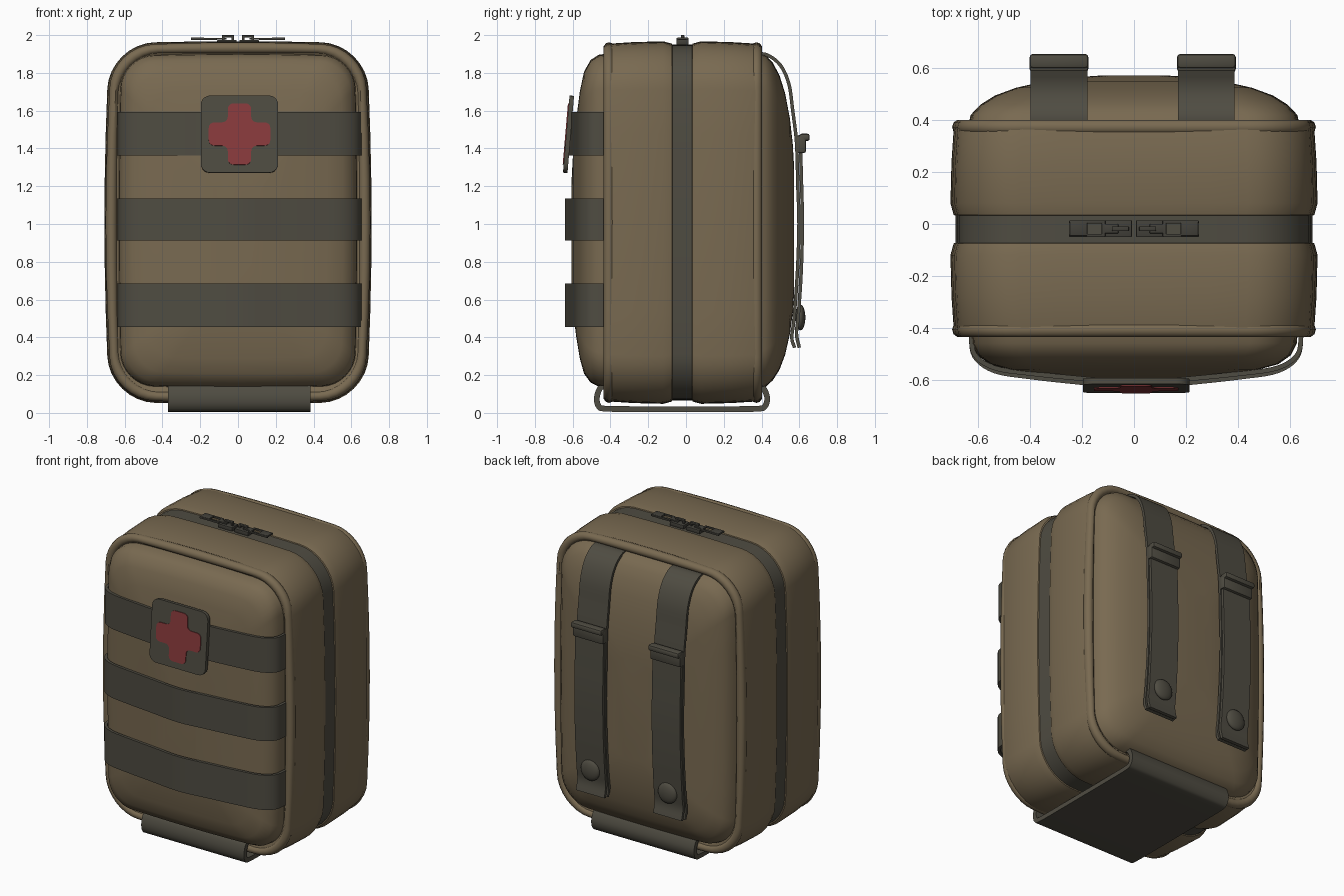
import bpy, bmesh, math
from mathutils import Vector

if "Cube" in bpy.data.objects:
    bpy.data.objects.remove(bpy.data.objects["Cube"])


def material(name, rgb):
    m = bpy.data.materials.new(name)
    m.diffuse_color = (*rgb, 1)
    m.use_nodes = True
    m.node_tree.nodes["Principled BSDF"].inputs["Base Color"].default_value = m.diffuse_color
    return m


TAN = material("tan_fabric", (0.19, 0.143, 0.082))
OLIVE = material("dark_olive_webbing", (0.078, 0.072, 0.054))
RED = material("red_cross", (0.25, 0.042, 0.045))
METAL = material("dark_zip_metal", (0.055, 0.052, 0.042))


def finish(name, bm, mat, angle=40):
    bmesh.ops.recalc_face_normals(bm, faces=bm.faces)
    me = bpy.data.meshes.new(name)
    bm.to_mesh(me)
    bm.free()
    ob = bpy.data.objects.new(name, me)
    bpy.context.collection.objects.link(ob)
    me.materials.append(mat)
    bpy.ops.object.select_all(action='DESELECT')
    ob.select_set(True)
    bpy.context.view_layer.objects.active = ob
    bpy.ops.object.shade_smooth_by_angle(angle=math.radians(angle))
    return ob


def loft(name, rings, mat, closed=False, angle=40):
    bm = bmesh.new()
    vs = [[bm.verts.new(p) for p in r] for r in rings]
    n = len(vs[0])
    pairs = list(zip(vs, vs[1:])) + ([(vs[-1], vs[0])] if closed else [])
    for a, b in pairs:
        for i in range(n):
            j = (i + 1) % n
            bm.faces.new((a[i], a[j], b[j], b[i]))
    if not closed:
        bm.faces.new(vs[0])
        bm.faces.new(vs[-1])
    return finish(name, bm, mat, angle)


def outline(hw, zb, zt, r, bulge):
    """Rounded rectangle in x-z with softly bulging sides."""
    corners = []
    for k, (sx, cz) in enumerate([(1, zt - r), (-1, zt - r), (-1, zb + r), (1, zb + r)]):
        corners.append([(sx * (hw - r) + r * math.cos(a), cz + r * math.sin(a))
                        for a in [math.radians(90 * k + 90 * i / 8) for i in range(9)]])
    pts = []
    for k, arc in enumerate(corners):
        pts += arc
        a, b = arc[-1], corners[(k + 1) % 4][0]
        pts += [(a[0] + (b[0] - a[0]) * t / 6, a[1] + (b[1] - a[1]) * t / 6) for t in range(1, 6)]
    zc, hh = (zb + zt) / 2, (zt - zb) / 2
    return [(x * (1 + bulge * (1 - ((z - zc) / hh) ** 2)),
             z + 0.012 * (z - zc) / hh * (1 - (x / hw) ** 2)) for x, z in pts]


def shell(name, profile, hw, zb, zt, r, mat, bulge=0.04, top=1.0):
    """Loft of outlines along y; profile rows are (y, inset)."""
    rings = []
    for y, i in profile:
        o = outline(hw - i, zb + i, zt - i * top, max(0.06, r - 0.3 * i), bulge)
        rings.append([(x, y, z) for x, z in o])
    return loft(name, rings, mat)


def smooth_path(pts, n=5):
    p = [Vector(q) for q in pts]
    p = [2 * p[0] - p[1]] + p + [2 * p[-1] - p[-2]]
    out = []
    for a, b, c, d in zip(p, p[1:], p[2:], p[3:]):
        for k in range(n):
            t = k / n
            out.append(0.5 * (2 * b + (c - a) * t + (2 * a - 5 * b + 4 * c - d) * t * t
                              + (3 * b - a - 3 * c + d) * t ** 3))
    return out + [p[-2]]


def strap(name, pts, lo, hi, axis, mat=OLIVE, thick=0.018):
    """Webbing along a 2D path, in y-z (axis x) or x-y (axis z)."""
    path = smooth_path(pts)
    rings = []
    for i, p in enumerate(path):
        t = (path[min(i + 1, len(path) - 1)] - path[max(i - 1, 0)]).normalized()
        nrm = Vector((-t.y, t.x)) * thick / 2
        a, b = p + nrm, p - nrm
        sect = [(a, lo), (a, hi), (b, hi), (b, lo)]
        rings.append([(w, q.x, q.y) if axis == 'x' else (q.x, q.y, w) for q, w in sect])
    return loft(name, rings, mat)


def plate(name, pts, rounding, y0, y1, mat):
    """Flat x-z shape with rounded corners, from depth y0 to y1."""
    bm = bmesh.new()
    bm.faces.new([bm.verts.new((x, y0, z)) for x, z in pts])
    bmesh.ops.bevel(bm, geom=bm.verts[:], offset=rounding, segments=5, profile=0.5, affect='VERTICES')
    g = bmesh.ops.extrude_face_region(bm, geom=bm.faces[:])
    bmesh.ops.translate(bm, vec=(0, y1 - y0, 0),
                        verts=[v for v in g['geom'] if isinstance(v, bmesh.types.BMVert)])
    return finish(name, bm, mat)


def box(name, lo, hi, mat, bevel=0.006):
    lo, hi = Vector(lo), Vector(hi)
    bm = bmesh.new()
    bmesh.ops.create_cube(bm, size=1)
    for v in bm.verts:
        v.co = (lo + hi) / 2 + v.co * (hi - lo)
    bmesh.ops.bevel(bm, geom=bm.edges[:], offset=bevel, segments=2, profile=0.5, affect='EDGES')
    return finish(name, bm, mat)


# Case halves and the zip band between them
BODY = (0.68, 0.06, 1.955, 0.24)
shell("front_half", [(-0.40, 0.08), (-0.425, 0.05), (-0.425, 0.02), (-0.40, 0.012), (-0.28, 0.004),
                     (-0.12, 0), (-0.075, 0.012), (-0.068, 0.03)], *BODY, TAN)
shell("back_half", [(0.028, 0.03), (0.035, 0.012), (0.08, 0), (0.24, 0.004), (0.365, 0.012),
                    (0.39, 0.02), (0.39, 0.05), (0.37, 0.08)], *BODY, TAN)
shell("zip_band", [(-0.09, 0.018), (0.05, 0.018)], *BODY, OLIVE)

# Piping round the front and back rims
for name, y in (("front_piping", -0.407), ("back_piping", 0.373)):
    mid = outline(0.645, 0.095, 1.92, 0.215, 0.04)
    rings = []
    for x, z in mid:
        d = Vector((x, 0, (z - 1) * 0.7)).normalized()
        rings.append([Vector((x, y, z)) + 0.03 * (d * math.cos(a) + Vector((0, math.sin(a), 0)))
                      for a in [math.tau * k / 10 for k in range(10)]])
    loft(name, rings, TAN, closed=True)

# Padded front and back panels
shell("front_panel", [(-0.39, -0.005), (-0.46, 0), (-0.505, 0.022), (-0.54, 0.07), (-0.562, 0.15),
                      (-0.582, 0.27), (-0.598, 0.40), (-0.605, 0.50)],
      0.615, 0.15, 1.885, 0.17, TAN, 0.02, 1.3)
shell("back_panel", [(0.36, -0.005), (0.42, 0.008), (0.46, 0.045), (0.495, 0.10), (0.525, 0.18),
                     (0.55, 0.29), (0.565, 0.40), (0.572, 0.50)],
      0.625, 0.14, 1.895, 0.19, TAN, 0.02, 1.2)

# Three webbing rows across the front
half = [(-0.637, -0.42), (-0.622, -0.51), (-0.545, -0.566), (-0.40, -0.59), (-0.2, -0.612)]
row = half + [(0, -0.632)] + [(-x, y) for x, y in reversed(half)]
for name, z0, z1, s in (("lower", 0.455, 0.685, 1.0), ("middle", 0.912, 1.135, 1.0), ("upper", 1.362, 1.592, 0.92)):
    strap(name + "_front_webbing", [(x + 0.008, -0.42 + (y + 0.42) * s) for x, y in row], z0, z1, 'z')

# Medical patch with a red cross, leaning back slightly
L, W = 0.163, 0.062
quarter = [(W, W), (W, L), (-W, L), (-W, W), (-L, W), (-L, -W)]
cross = quarter + [(-x, -z) for x, z in quarter]
square = [(0.205, 0.205), (-0.205, 0.205), (-0.205, -0.205), (0.205, -0.205)]
for ob in (plate("patch", square, 0.05, 0.012, -0.012, OLIVE),
           plate("patch_cross", cross, 0.03, -0.01, -0.017, RED)):
    ob.location = (0.008, -0.622, 1.475)
    ob.rotation_euler.x = -0.085

# Wide strap wrapped under the base, with rolled ends
strap("base_strap", [(-0.42, 0.148), (-0.455, 0.13), (-0.472, 0.08), (-0.462, 0.035), (-0.42, 0.022), (-0.2, 0.02),
                     (0, 0.02), (0.2, 0.02), (0.38, 0.022), (0.418, 0.035), (0.43, 0.08), (0.41, 0.13), (0.38, 0.148)],
      -0.37, 0.385, 'x', thick=0.03)

# Two back straps: long webbing, folded tail, keeper loop and snap
for side, x0, x1 in (("left", -0.398, -0.18), ("right", 0.17, 0.388)):
    strap(side + "_back_strap", [(0.37, 1.90), (0.43, 1.895), (0.50, 1.84), (0.545, 1.74), (0.565, 1.6), (0.585, 1.43),
                                 (0.592, 1.2), (0.598, 1.0), (0.59, 0.75), (0.572, 0.5), (0.56, 0.4), (0.575, 0.345)],
          x0, x1, 'x')
    strap(side + "_strap_tail", [(0.605, 1.45), (0.612, 1.2), (0.616, 1.0), (0.61, 0.75), (0.595, 0.52),
                                 (0.585, 0.42), (0.60, 0.345)], x0 + 0.005, x1 - 0.005, 'x')
    box(side + "_strap_keeper", (x0 - 0.004, 0.585, 1.375), (x1 + 0.004, 0.635, 1.47), OLIVE, 0.012)
    box(side + "_keeper_lip", (x0 - 0.004, 0.60, 1.44), (x1 + 0.004, 0.655, 1.478), OLIVE, 0.012)
    bm = bmesh.new()
    bmesh.ops.create_uvsphere(bm, u_segments=24, v_segments=12, radius=1)
    for v in bm.verts:
        v.co = ((x0 + x1) / 2 + 0.068 * v.co.x, 0.606 + 0.026 * v.co.y, 0.505 + 0.068 * v.co.z)
    finish(side + "_snap", bm, OLIVE)

# Two zip sliders meeting at the top, each with a bridge and framed pull tab
for side, s in (("left", -1), ("right", 1)):
    def part(name, x0, x1, y0, y1, z0, z1):
        a, b = sorted((s * x0, s * x1))
        box(f"{side}_zip_{name}", (a, y0 - 0.018, z0), (b, y1 - 0.018, z1), METAL, 0.003)
    part("slider", 0.008, 0.11, -0.032, 0.032, 1.95, 1.975)
    part("bridge", 0.02, 0.085, -0.009, 0.009, 1.988, 2.0)
    part("bridge_inner_post", 0.02, 0.034, -0.009, 0.009, 1.97, 1.996)
    part("bridge_outer_post", 0.071, 0.085, -0.009, 0.009, 1.97, 1.996)
    part("pull_link", 0.06, 0.12, -0.018, 0.018, 1.976, 1.986)
    part("pull_front_bar", 0.11, 0.25, -0.032, -0.02, 1.974, 1.986)
    part("pull_back_bar", 0.11, 0.25, 0.02, 0.032, 1.974, 1.986)
    part("pull_near_bar", 0.11, 0.125, -0.032, 0.032, 1.974, 1.986)
    part("pull_grip", 0.18, 0.248, -0.028, 0.028, 1.975, 1.988)
